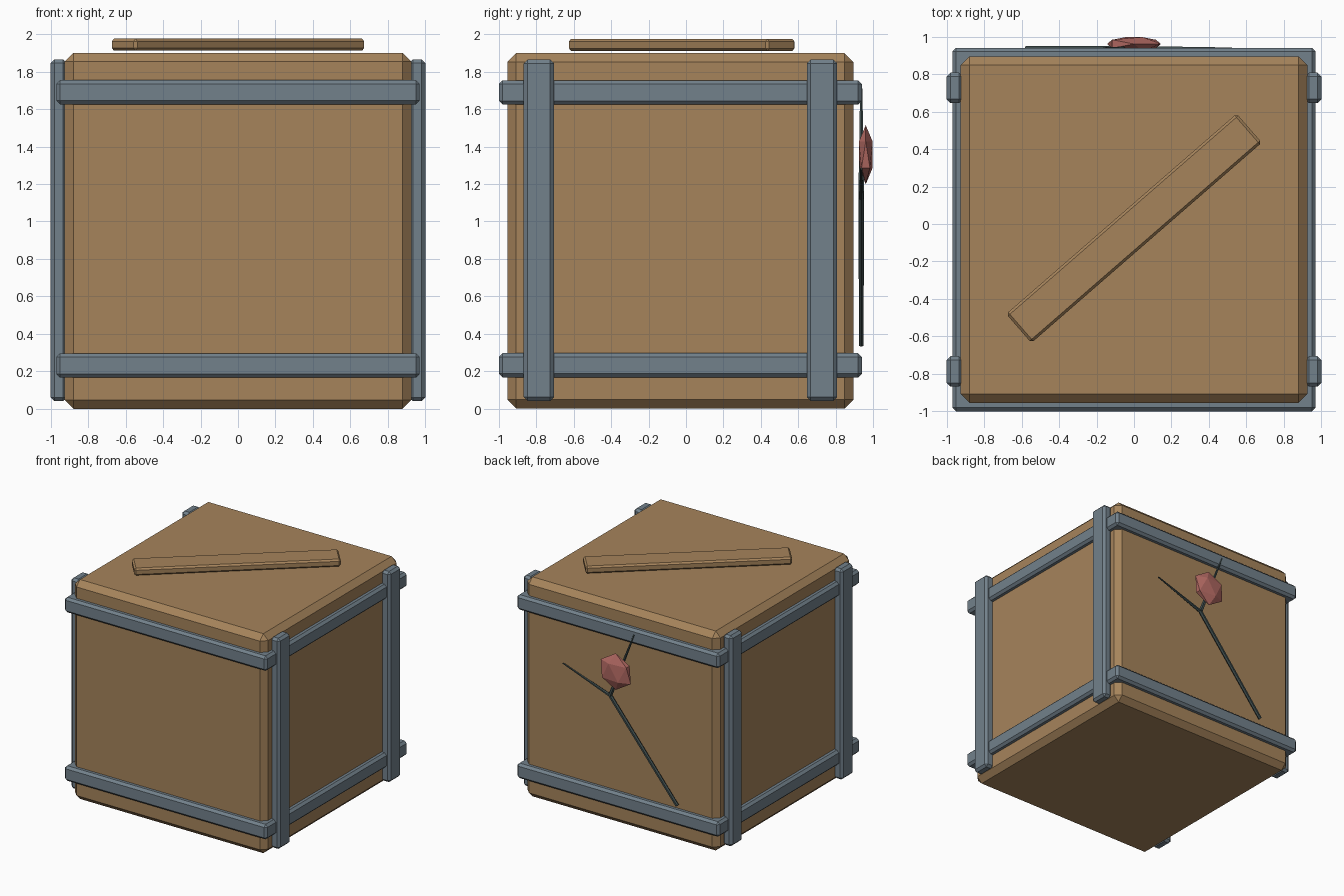
import bpy, bmesh
from math import radians
from mathutils import Vector, Matrix

if "Cube" in bpy.data.objects:
    bpy.data.objects.remove(bpy.data.objects["Cube"])

CY = -0.03  # crate centre in y


def material(name, rgb):
    m = bpy.data.materials.new(name)
    m.diffuse_color = (*rgb, 1)
    m.use_nodes = True
    m.node_tree.nodes["Principled BSDF"].inputs["Base Color"].default_value = m.diffuse_color
    return m


WOOD = material("wood", (0.38, 0.23, 0.105))
STEEL = material("steel", (0.17, 0.22, 0.26))
DARK = material("dark_vein", (0.05, 0.075, 0.075))
RED = material("red_wax", (0.47, 0.15, 0.13))


def finish(name, bm, mat):
    me = bpy.data.meshes.new(name)
    bm.to_mesh(me)
    bm.free()
    me.materials.append(mat)
    ob = bpy.data.objects.new(name, me)
    bpy.context.collection.objects.link(ob)
    return ob


def box(name, loc, size, bevel, mat, rot=0):
    bm = bmesh.new()
    bmesh.ops.create_cube(bm, size=1)
    bmesh.ops.scale(bm, vec=size, verts=bm.verts)
    bmesh.ops.bevel(bm, geom=bm.edges[:], offset=bevel, segments=1,
                    affect='EDGES', profile=0.5)
    ob = finish(name, bm, mat)
    ob.location = loc
    ob.rotation_euler.z = radians(rot)
    return ob


def rod(name, a, b, r1, r2, mat):
    a, b = Vector(a), Vector(b)
    bm = bmesh.new()
    d = b - a
    m = Matrix.Translation((a + b) / 2) @ d.to_track_quat('Z', 'Y').to_matrix().to_4x4()
    bmesh.ops.create_cone(bm, cap_ends=True, segments=6, radius1=r1, radius2=r2,
                          depth=d.length, matrix=m)
    return finish(name, bm, mat)


# crate body
box("crate_body", (0, CY, 0.95), (1.85, 1.85, 1.9), 0.047, WOOD)

# horizontal bands around the crate
for label, z in (("lower", 0.231), ("upper", 1.69)):
    box(label + "_band", (0, CY, z), (1.94, 1.94, 0.13), 0.02, STEEL)

# upright straps on the two sides
for side, sx in (("left", -1), ("right", 1)):
    for end, sy in (("front", -1), ("back", 1)):
        box(f"{side}_{end}_strap", (sx * 0.957, CY + sy * 0.757, 0.953),
            (0.086, 0.162, 1.824), 0.02, STEEL)

# diagonal plank on the lid
box("lid_plank", (0, -0.023, 1.944), (1.63, 0.205, 0.064), 0.014, WOOD, 41)

# branching vein on the back
Y = 0.937
fork = (0.07, Y, 1.123)
rod("vein_top", fork, (-0.16, Y, 1.71), 0.018, 0.007, DARK)
rod("vein_long", fork, (-0.573, Y, 0.34), 0.016, 0.015, DARK)
rod("vein_branch", fork, (0.523, Y, 1.282), 0.014, 0.006, DARK)

# wax seal on the back
bm = bmesh.new()
bmesh.ops.create_icosphere(bm, subdivisions=1, radius=1)
bmesh.ops.scale(bm, vec=(0.161, 0.043, 0.158), verts=bm.verts)
seal = finish("wax_seal", bm, RED)
seal.location = (0, 0.961, 1.357)
